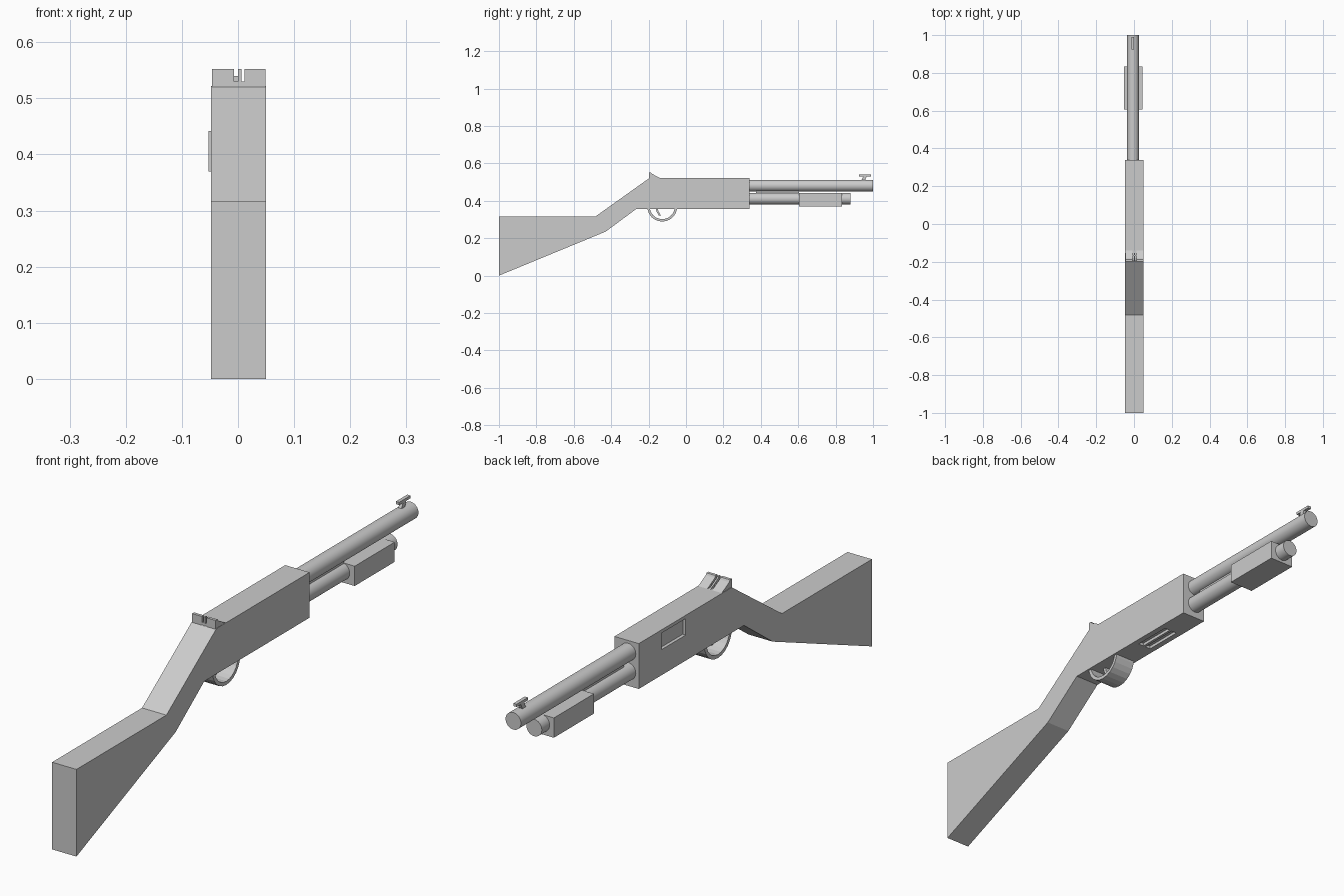
import bpy, bmesh, math

if "Cube" in bpy.data.objects:
    bpy.data.objects.remove(bpy.data.objects["Cube"])

BARREL_X = -0.005


def make_object(name, bm):
    bmesh.ops.recalc_face_normals(bm, faces=bm.faces[:])
    mesh = bpy.data.meshes.new(name)
    bm.to_mesh(mesh)
    bm.free()
    obj = bpy.data.objects.new(name, mesh)
    bpy.context.collection.objects.link(obj)
    return obj


def extrude_profile(name, points, x0, x1):
    """Extrude a (y, z) outline from x0 to x1."""
    bm = bmesh.new()
    face = bm.faces.new([bm.verts.new((x0, y, z)) for y, z in points])
    ext = bmesh.ops.extrude_face_region(bm, geom=[face])
    verts = [g for g in ext["geom"] if isinstance(g, bmesh.types.BMVert)]
    bmesh.ops.translate(bm, verts=verts, vec=(x1 - x0, 0, 0))
    return make_object(name, bm)


def box(name, x, y, z):
    outline = [(y[0], z[0]), (y[1], z[0]), (y[1], z[1]), (y[0], z[1])]
    return extrude_profile(name, outline, *x)


def tube(name, y0, y1, z, radius):
    bpy.ops.mesh.primitive_cylinder_add(
        vertices=32, radius=radius, depth=y1 - y0,
        location=(BARREL_X, (y0 + y1) / 2, z), rotation=(math.pi / 2, 0, 0))
    obj = bpy.context.object
    obj.name = name
    bpy.ops.object.shade_smooth_by_angle(angle=math.radians(30))
    return obj


def cut(obj, cutter):
    mod = obj.modifiers.new("cut", 'BOOLEAN')
    mod.operation = 'DIFFERENCE'
    mod.solver = 'EXACT'
    mod.object = cutter
    bpy.context.view_layer.objects.active = obj
    bpy.ops.object.modifier_apply(modifier=mod.name)
    bpy.data.objects.remove(cutter)


# Stock and receiver in one outline
body = extrude_profile("stock_and_receiver", [
    (-1, 0), (-0.43, 0.235), (-0.265, 0.357), (0.34, 0.357),
    (0.34, 0.522), (-0.195, 0.522), (-0.483, 0.317), (-1, 0.317)], -0.048, 0.05)

# Side port, and two loading slots underneath
cut(body, box("port_cutter", (-0.1, -0.036), (0.07, 0.21), (0.45, 0.51)))
for x in (-0.026, 0.006):
    cut(body, box("slot_cutter", (x, x + 0.022), (0.06, 0.21), (0.3, 0.368)))

# Barrel, magazine and the strip joining them
tube("barrel", 0.33, 1.0, 0.481, 0.031)
tube("magazine_tube", 0.33, 0.88, 0.411, 0.031)
box("joining_strip", (BARREL_X - 0.008, BARREL_X + 0.008), (0.375, 0.605), (0.435, 0.458))

# Sliding forend
box("forend", (-0.053, 0.046), (0.605, 0.835), (0.37, 0.442))

# Rear sight: two wings with a centre post
for name, x0, x1 in (("rear_sight_left", -0.046, -0.007),
                     ("rear_sight_post", 0.0, 0.006),
                     ("rear_sight_right", 0.012, 0.049)):
    extrude_profile(name, [(-0.198, 0.518), (-0.14, 0.518), (-0.14, 0.522),
                           (-0.183, 0.545), (-0.187, 0.552), (-0.198, 0.552)], x0, x1)
box("rear_sight_base", (-0.046, 0.049), (-0.197, -0.165), (0.518, 0.53))

# Front sight: leaning post with a bar on top
sx = (BARREL_X - 0.007, BARREL_X + 0.006)
extrude_profile("front_sight_post", [(0.935, 0.505), (0.955, 0.505),
                                     (0.967, 0.532), (0.948, 0.532)], *sx)
box("front_sight_bar", sx, (0.925, 0.99), (0.53, 0.54))

# Trigger guard: lower half of a ring
STEPS = 12
arc = [math.pi + math.pi * i / STEPS for i in range(STEPS + 1)]
ring = [(-0.127 + r * math.cos(a), 0.369 + r * math.sin(a))
        for r, angles in ((0.08, arc), (0.067, arc[::-1])) for a in angles]
extrude_profile("trigger_guard", ring, -0.04, 0.042)

# Trigger
extrude_profile("trigger", [(-0.163, 0.362), (-0.15, 0.362), (-0.148, 0.345),
                            (-0.134, 0.322), (-0.146, 0.322), (-0.158, 0.343)],
                -0.008, 0.01)
